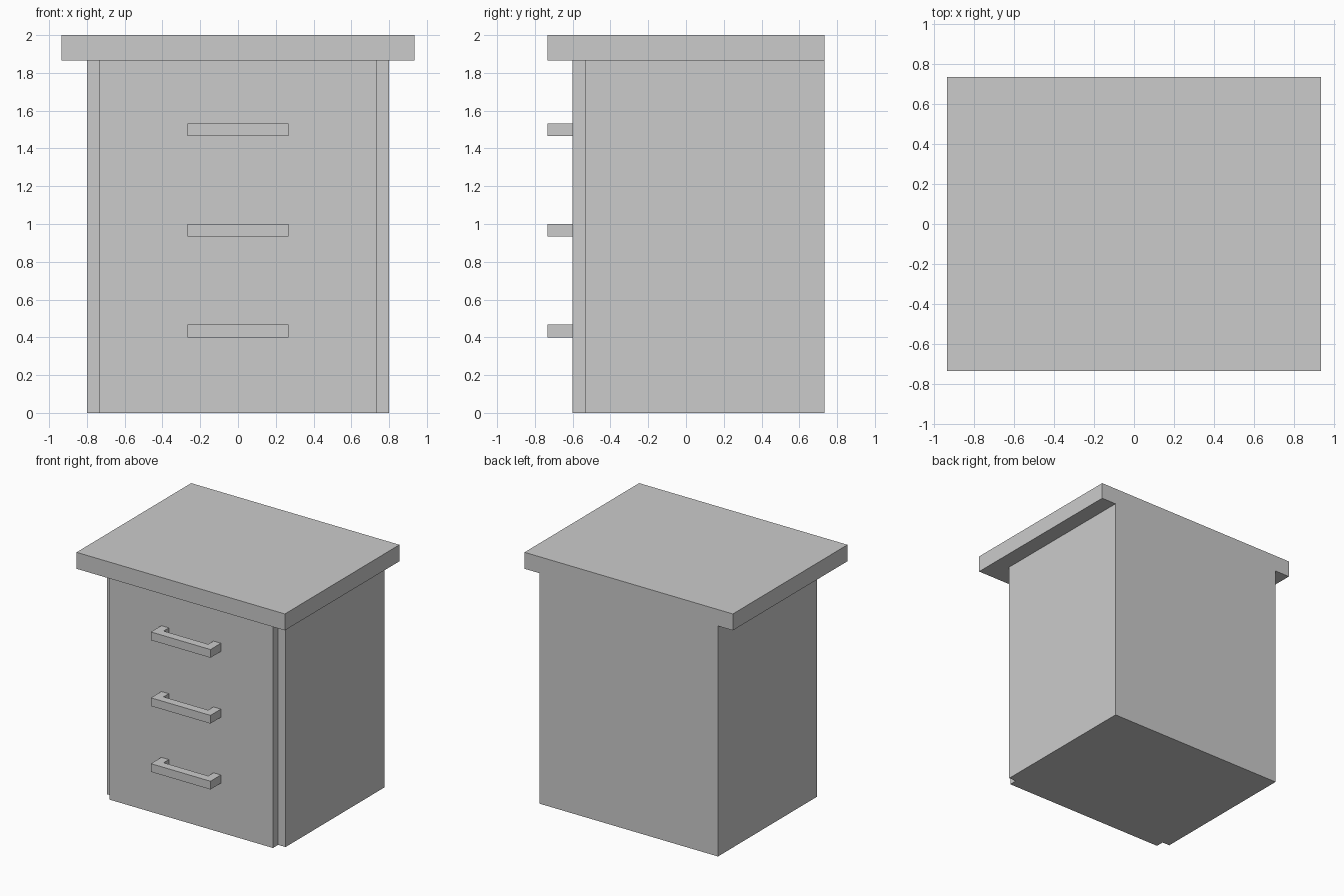
import bpy
import bmesh

if "Cube" in bpy.data.objects:
    bpy.data.objects.remove(bpy.data.objects["Cube"])

U = 1 / 15  # module: every size is a multiple of this


def mesh_object(name, bm):
    bmesh.ops.recalc_face_normals(bm, faces=bm.faces)
    mesh = bpy.data.meshes.new(name)
    bm.to_mesh(mesh)
    bm.free()
    obj = bpy.data.objects.new(name, mesh)
    bpy.context.collection.objects.link(obj)
    return obj


def prism(name, outline, z0, z1):
    """Extrude an x,y outline (in modules) from z0 up to z1."""
    bm = bmesh.new()
    face = bm.faces.new([bm.verts.new((x * U, y * U, z0 * U)) for x, y in outline])
    top = bmesh.ops.extrude_face_region(bm, geom=[face])["geom"]
    verts = [v for v in top if isinstance(v, bmesh.types.BMVert)]
    bmesh.ops.translate(bm, verts=verts, vec=(0, 0, (z1 - z0) * U))
    return mesh_object(name, bm)


def box(name, half_width, y0, y1, z0, z1):
    w = half_width
    return prism(name, [(-w, y0), (w, y0), (w, y1), (-w, y1)], z0, z1)


# Cabinet carcass, front panel and overhanging top
box("cabinet_body", 12, -8, 11, 0, 28)
box("front_panel", 11, -9, -8, 0, 28)
box("table_top", 14, -11, 11, 28, 30)

# Three U-shaped drawer handles
handle = [(-4, -11), (4, -11), (4, -9), (3, -9),
          (3, -10), (-3, -10), (-3, -9), (-4, -9)]
for name, z in (("lower", 6), ("middle", 14), ("upper", 22)):
    prism(name + "_handle", handle, z, z + 1)
